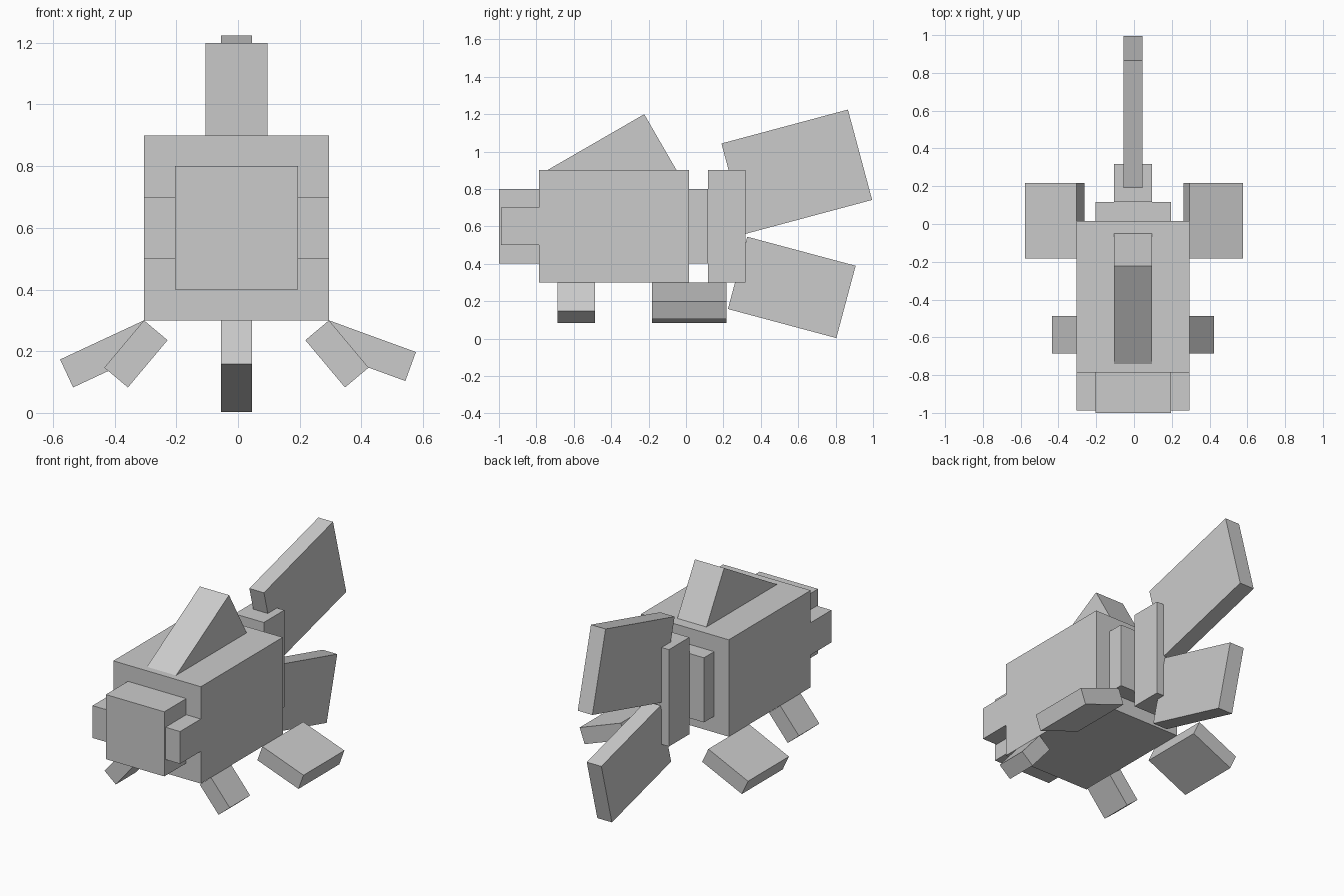
import bpy, math
from mathutils import Vector

if "Cube" in bpy.data.objects:
    bpy.data.objects.remove(bpy.data.objects["Cube"])

grey = bpy.data.materials.new("light grey")
grey.diffuse_color = (0.6, 0.6, 0.6, 1)
grey.use_nodes = True
grey.node_tree.nodes["Principled BSDF"].inputs["Base Color"].default_value = grey.diffuse_color
CX = -0.005  # centre line of the body


def prism(name, profile, axis, lo, hi):
    """Extrude a four-point profile along x (profile in y,z) or y (profile in x,z)."""
    def point(p, d):
        return (d, p[0], p[1]) if axis == 'x' else (p[0], d, p[1])
    n = len(profile)
    verts = [point(p, lo) for p in profile] + [point(p, hi) for p in profile]
    faces = [tuple(range(n)), tuple(range(2 * n - 1, n - 1, -1))]
    faces += [(i, i + n, (i + 1) % n + n, (i + 1) % n) for i in range(n)]
    mesh = bpy.data.meshes.new(name)
    mesh.from_pydata(verts, [], faces)
    # make the normals point outward
    centre = sum((Vector(v) for v in verts), Vector()) / len(verts)
    mesh.update()
    if mesh.polygons[0].normal.dot(mesh.polygons[0].center - centre) < 0:
        mesh.flip_normals()
    mesh.materials.append(grey)
    obj = bpy.data.objects.new(name, mesh)
    bpy.context.collection.objects.link(obj)
    return obj


def box(name, x, y, z):
    return prism(name, [(y[0], z[0]), (y[1], z[0]), (y[1], z[1]), (y[0], z[1])], 'x', *x)


def tilted(corner, length, thick, degrees):
    """Rectangle starting at a corner, running along the angle, thick to its left."""
    a = math.radians(degrees)
    u = Vector((math.cos(a), math.sin(a))) * length
    v = Vector((-math.sin(a), math.cos(a))) * thick
    c = Vector(corner)
    return [tuple(p) for p in (c, c + u, c + u + v, c + v)]


# body, head and tail root
box("body", (CX - 0.3, CX + 0.3), (-0.785, 0.017), (0.3, 0.9))
box("head", (CX - 0.2, CX + 0.2), (-1.0, -0.785), (0.4, 0.8))
box("tail_joint", (CX - 0.2, CX + 0.2), (0.017, 0.117), (0.4, 0.8))
box("tail_root", (CX - 0.1, CX + 0.1), (0.117, 0.317), (0.3, 0.9))

# eyes on both sides of the head
box("left_eye", (CX - 0.3, CX - 0.2), (-0.988, -0.785), (0.5, 0.7))
box("right_eye", (CX + 0.2, CX + 0.3), (-0.988, -0.785), (0.5, 0.7))

# tail fins
prism("upper_tail_fin", tilted((0.319, 0.56), 0.7, 0.5, 15), 'x', CX - 0.05, CX + 0.05)
prism("lower_tail_fin", tilted((0.224, 0.158), 0.6, 0.4, -15), 'x', CX - 0.05, CX + 0.05)

# dorsal fin, sunk into the back
prism("dorsal_fin", tilted((-0.543, 0.553), 0.6, 0.4, 30), 'x', CX - 0.1, CX + 0.1)

# side fins hang from the lower edges of the body
for side, sx, angle in (("left", -1, 25), ("right", 1, 20)):
    hinge = Vector((CX + sx * 0.3, 0.3))
    for name, deg, length, ys in (("pectoral_fin", angle, 0.3, (-0.183, 0.217)),
                                  ("front_fin", 50, 0.2, (-0.686, -0.486))):
        rect = tilted((0, 0), length, -0.1, -deg)
        prism(side + "_" + name, [(hinge.x + sx * p[0], hinge.y + p[1]) for p in rect], 'y', *ys)
